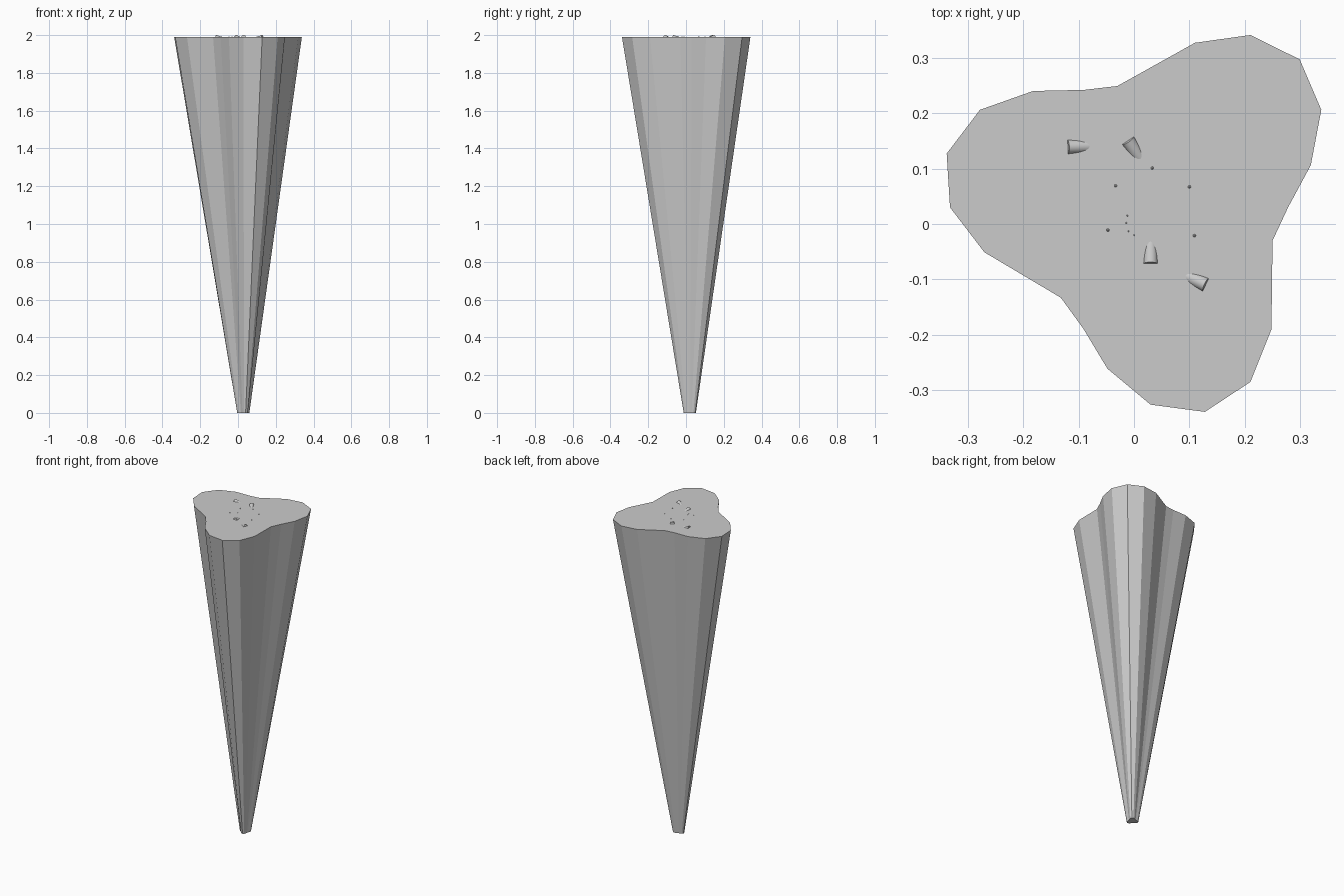
import bpy, bmesh, math
from mathutils import Vector

if "Cube" in bpy.data.objects:
    bpy.data.objects.remove(bpy.data.objects["Cube"])

TOP = 1.99
# Three-lobed outline of the top rim
OUTLINE = [(0.21, 0.341), (0.11, 0.327), (-0.03, 0.249), (-0.09, 0.242), (-0.182, 0.24),
           (-0.278, 0.206), (-0.338, 0.127), (-0.332, 0.03), (-0.27, -0.051), (-0.132, -0.133),
           (-0.092, -0.188), (-0.048, -0.261), (0.03, -0.326), (0.128, -0.339), (0.21, -0.285),
           (0.248, -0.19), (0.25, -0.03), (0.278, 0.03), (0.319, 0.106), (0.338, 0.206), (0.299, 0.297)]


def finish(bm, name, smooth=False):
    bmesh.ops.recalc_face_normals(bm, faces=bm.faces)
    me = bpy.data.meshes.new(name)
    bm.to_mesh(me)
    bm.free()
    ob = bpy.data.objects.new(name, me)
    bpy.context.collection.objects.link(ob)
    if smooth:
        bpy.context.view_layer.objects.active = ob
        ob.select_set(True)
        bpy.ops.object.shade_smooth_by_angle(angle=math.radians(30))
        ob.select_set(False)
    return ob


# Tapering fluted body
bm = bmesh.new()
cx, cy, k = 0.028, 0.02, 0.095
top = [bm.verts.new((x, y, TOP)) for x, y in OUTLINE]
low = [bm.verts.new((cx + k * x, cy + k * y, 0)) for x, y in OUTLINE]
bm.faces.new(top)
bm.faces.new(low[::-1])
n = len(top)
for i in range(n):
    j = (i + 1) % n
    bm.faces.new((low[i], low[j], top[j], top[i]))
finish(bm, "fluted_body")


# Tilted pegs breaking through the top: end position and heading in degrees
def peg(name, x, y, heading, tilt=15, r=0.0128, length=0.08):
    a, t = math.radians(heading), math.radians(tilt)
    d = Vector((math.cos(a) * math.cos(t), math.sin(a) * math.cos(t), math.sin(t)))
    end = Vector((x, y, TOP - 0.0024))
    bm = bmesh.new()
    bmesh.ops.create_cone(bm, cap_ends=True, segments=24, radius1=r, radius2=r, depth=length)
    bm.transform(d.to_track_quat('Z', 'Y').to_matrix().to_4x4())
    bmesh.ops.translate(bm, verts=bm.verts, vec=end - d * length / 2)
    finish(bm, name, True)


for i, (x, y, h) in enumerate([(-0.12, 0.139, 182), (-0.011, 0.151, 124),
                               (0.03, -0.072, 270), (0.13, -0.11, -25)]):
    peg(f"peg_{i + 1}", x, y, h)

# Tiny bead tips on the top
beads = [(0.033, 0.101), (0.1, 0.067), (-0.033, 0.069), (-0.047, -0.011), (0.109, -0.021)]
specks = [(-0.012, 0.015), (-0.014, 0.002), (-0.01, -0.013), (0, -0.02)]
bm = bmesh.new()
for pts, r in ((beads, 0.003), (specks, 0.0015)):
    for x, y in pts:
        v = bmesh.ops.create_icosphere(bm, subdivisions=1, radius=r)["verts"]
        bmesh.ops.translate(bm, verts=v, vec=(x, y, TOP))
finish(bm, "bead_tips", True)
